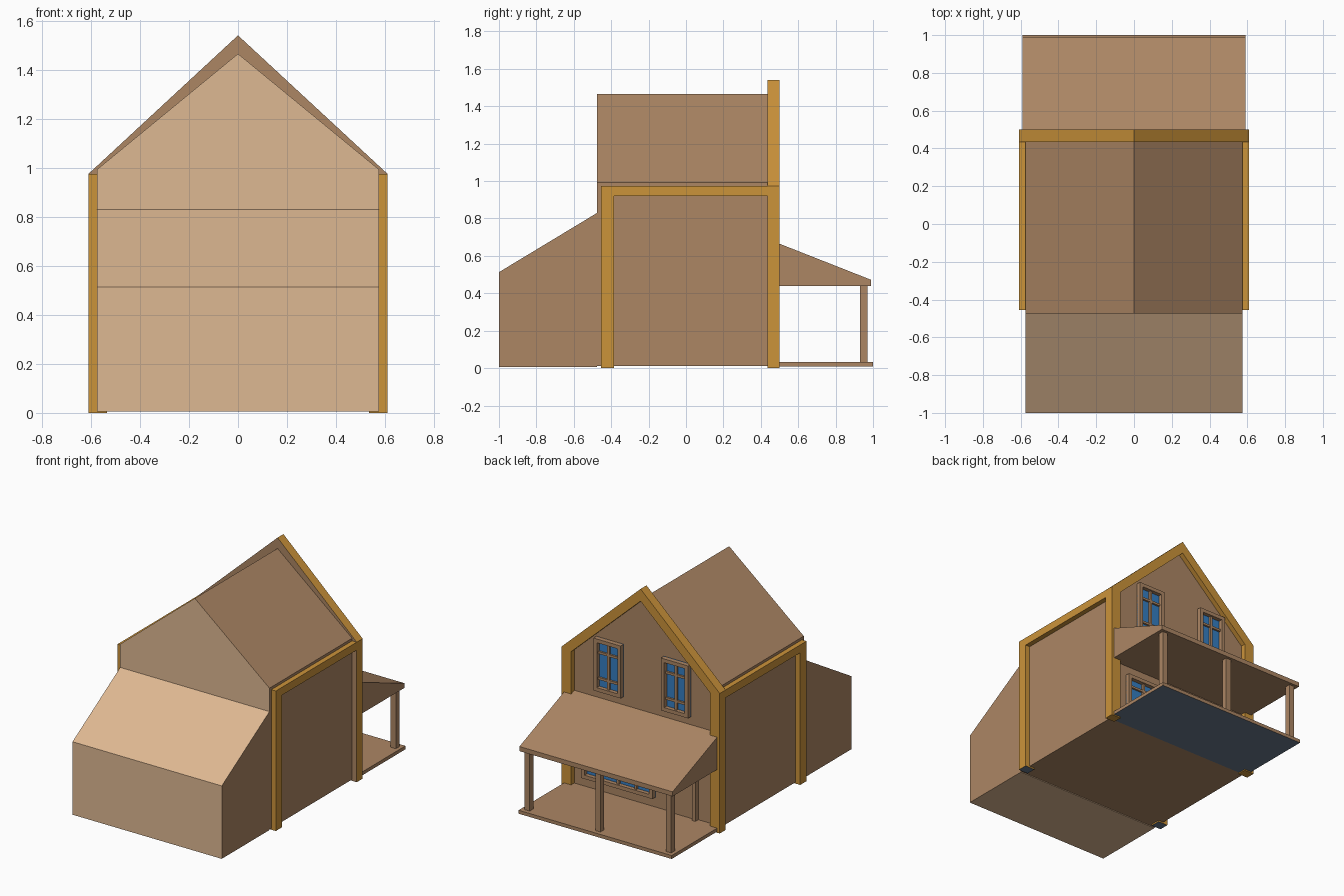
import bpy, bmesh
from mathutils import Vector

if "Cube" in bpy.data.objects:
    bpy.data.objects.remove(bpy.data.objects["Cube"])


def material(name, rgb):
    m = bpy.data.materials.new(name)
    m.diffuse_color = (*rgb, 1)
    m.use_nodes = True
    m.node_tree.nodes["Principled BSDF"].inputs["Base Color"].default_value = m.diffuse_color
    return m


BROWN = material("brown_wood", (0.413, 0.238, 0.127))
TAN = material("light_tan", (0.73, 0.479, 0.287))
GOLD = material("golden_trim", (0.60, 0.292, 0.042))
BLUE = material("blue_glass", (0.036, 0.21, 0.54))
SLATE = material("slate_underside", (0.14, 0.19, 0.26))


def prism(name, profile, axis, a, b, mat, other=None, rule=None):
    """Extrude a 2D profile along x (profile y,z) or y (profile x,z)."""
    bm = bmesh.new()

    def place(p, t):
        return (t, p[0], p[1]) if axis == "x" else (p[0], t, p[1])

    low = [bm.verts.new(place(p, a)) for p in profile]
    high = [bm.verts.new(place(p, b)) for p in profile]
    bm.faces.new(low)
    bm.faces.new(high[::-1])
    n = len(profile)
    for i in range(n):
        j = (i + 1) % n
        bm.faces.new((low[j], low[i], high[i], high[j]))
    bmesh.ops.recalc_face_normals(bm, faces=bm.faces)
    bm.normal_update()
    if rule:
        for f in bm.faces:
            f.material_index = int(rule(f.normal))
    me = bpy.data.meshes.new(name)
    bm.to_mesh(me)
    bm.free()
    me.materials.append(mat)
    if other:
        me.materials.append(other)
    ob = bpy.data.objects.new(name, me)
    bpy.context.collection.objects.link(ob)
    return ob


def box(name, x, y, z, mat, other=None, rule=None):
    prof = [(x[0], z[0]), (x[1], z[0]), (x[1], z[1]), (x[0], z[1])]
    return prism(name, prof, "y", y[0], y[1], mat, other, rule)


def faces_down(n):
    return n.z < -0.9


WALL = 0.465   # y of the recessed porch-side wall
FACE = 0.498   # y of the window frame fronts

# Main house: gabled block with a lighter front gable
prism("main_house", [(-0.575, 0.01), (0.575, 0.01), (0.575, 0.993), (0, 1.465), (-0.575, 0.993)],
      "y", -0.475, WALL, BROWN, TAN, lambda n: n.y < -0.9)

# Front lean-to: brown sides, lighter front and roof
prism("lean_to", [(-1, 0.005), (-0.475, 0.005), (-0.475, 0.83), (-1, 0.513)],
      "x", -0.575, 0.575, TAN, BROWN, lambda n: abs(n.x) > 0.9)

# Gable frame with its two corner posts
prism("gable_frame", [(-0.61, 0), (-0.61, 0.975), (0, 1.54), (0.61, 0.975), (0.61, 0),
                      (0.535, 0), (0.535, 0.96), (0, 1.455), (-0.535, 0.96), (-0.535, 0)],
      "y", 0.435, 0.5, GOLD, BROWN, lambda n: n.y < -0.9)

# Side trim: front corner posts and eave beams, both sides
for side, s in (("left", -1), ("right", 1)):
    xs = sorted((s * 0.535, s * 0.61))
    box(f"{side}_corner_post", xs, (-0.455, -0.385), (0, 0.975), GOLD, SLATE, faces_down)
    box(f"{side}_eave_beam", xs, (-0.385, 0.435), (0.92, 0.975), GOLD)

# Porch: deck, wedge roof and three posts
box("porch_deck", (-0.59, 0.59), (0.44, 1.0), (0.008, 0.032), BROWN, SLATE, faces_down)
prism("porch_roof", [(WALL, 0.44), (0.99, 0.44), (0.99, 0.472), (0.5, 0.665), (WALL, 0.678)],
      "x", -0.59, 0.59, BROWN)
for i, x in enumerate((-0.545, 0, 0.545)):
    box(f"porch_post_{i + 1}", (x - 0.02, x + 0.02), (0.93, 0.97), (0.03, 0.442), BROWN)


def window(name, x, z, uprights, rails, w=0.026):
    """Glass plate, raised surround and thinner glazing bars."""
    box(f"{name}_glass", x, (WALL - 0.002, WALL + 0.005), z, BLUE)
    for i, a in enumerate((x[0], x[1] - w)):
        box(f"{name}_jamb_{i + 1}", (a, a + w), (WALL, FACE), z, BROWN)
    for i, a in enumerate((z[0], z[1] - w)):
        box(f"{name}_rail_{i + 1}", (x[0] + w, x[1] - w), (WALL, FACE), (a, a + w), BROWN)
    for i, u in enumerate(uprights):
        box(f"{name}_upright_bar_{i + 1}", (u - 0.009, u + 0.009), (WALL, WALL + 0.02),
            (z[0] + w, z[1] - w), BROWN)
    for i, r in enumerate(rails):
        box(f"{name}_cross_bar_{i + 1}", (x[0] + w, x[1] - w), (WALL, WALL + 0.018),
            (r - 0.008, r + 0.008), BROWN)


# Upper windows and the wide porch window
window("upper_left_window", (-0.365, -0.155), (0.735, 1.1), [-0.26], [0.82, 1.0])
window("upper_right_window", (0.155, 0.365), (0.735, 1.1), [0.26], [0.82, 1.0])
window("porch_window", (-0.09, 0.46), (0.1, 0.37), [0.05, 0.185, 0.32], [0.29])

# Porch door: panel, jambs and lintel
box("door_panel", (-0.42, -0.22), (WALL, WALL + 0.01), (0.03, 0.37), BROWN)
for i, a in enumerate((-0.42, -0.246)):
    box(f"door_jamb_{i + 1}", (a, a + 0.026), (WALL, FACE), (0.03, 0.37), BROWN)
box("door_lintel", (-0.42, -0.22), (WALL, FACE), (0.37, 0.396), BROWN)
